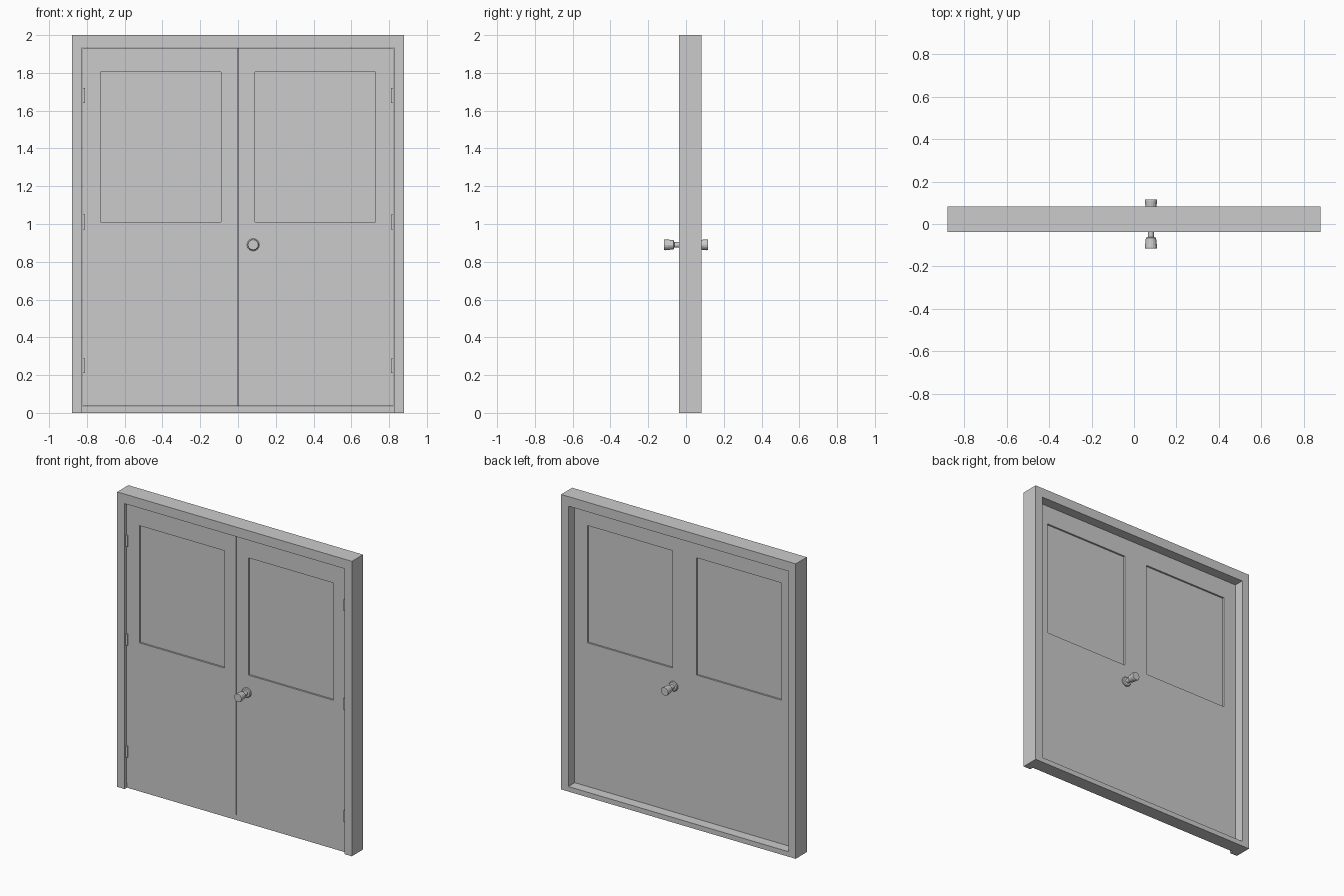
import bpy, bmesh, math

if "Cube" in bpy.data.objects:
    bpy.data.objects.remove(bpy.data.objects["Cube"])

Y_FRONT, Y_BACK = -0.037, 0.082      # frame depth
D_FRONT, D_BACK = -0.018, 0.017      # door leaf depth


def finish(name, bm, mirror=False):
    bmesh.ops.recalc_face_normals(bm, faces=bm.faces)
    me = bpy.data.meshes.new(name)
    bm.to_mesh(me)
    bm.free()
    ob = bpy.data.objects.new(name, me)
    bpy.context.collection.objects.link(ob)
    if mirror:
        mod = ob.modifiers.new("mirror", 'MIRROR')
        mod.use_mirror_merge = False
    return ob


def box(name, x, y, z, mirror=False):
    bm = bmesh.new()
    bmesh.ops.create_cube(bm, size=1)
    for v in bm.verts:
        v.co = [r[0] + (c + 0.5) * (r[1] - r[0]) for c, r in zip(v.co, (x, y, z))]
    return finish(name, bm, mirror)


def ring(name, outer, inner, y, mirror=False):
    """Flat slab with a rectangular hole; rectangles are (x0, x1, z0, z1)."""
    bm = bmesh.new()

    def loop(r, depth):
        x0, x1, z0, z1 = r
        return [bm.verts.new((px, depth, pz))
                for px, pz in ((x0, z0), (x1, z0), (x1, z1), (x0, z1))]

    loops = [loop(outer, y[0]), loop(inner, y[0]), loop(inner, y[1]), loop(outer, y[1])]
    for k in range(4):
        a, b = loops[k], loops[(k + 1) % 4]
        for i in range(4):
            j = (i + 1) % 4
            bm.faces.new((a[i], a[j], b[j], b[i]))
    return finish(name, bm, mirror)


def lathe(name, profile, x, z, side, n=16):
    """Closed turned part along y; profile points are (radius, distance)."""
    bm = bmesh.new()
    rings = []
    for r, d in profile:
        rings.append([bm.verts.new((x + r * math.cos(2 * math.pi * i / n), side * d,
                                    z + r * math.sin(2 * math.pi * i / n)))
                      for i in range(n)])
    for a, b in zip(rings, rings[1:]):
        for i in range(n):
            j = (i + 1) % n
            bm.faces.new((a[i], a[j], b[j], b[i]))
    bm.faces.new(rings[0])
    bm.faces.new(rings[-1])
    return finish(name, bm)


# Door frame: jambs, head and sill (set back at the front)
jamb_in, head_z, sill_z = 0.825, 1.935, 0.034
box("frame_jambs", (jamb_in, 0.88), (Y_FRONT, Y_BACK), (0, 2), mirror=True)
box("frame_head", (-jamb_in, jamb_in), (Y_FRONT, Y_BACK), (head_z, 2))
box("frame_sill", (-jamb_in, jamb_in), (-0.012, Y_BACK), (0, sill_z))

# Pair of door leaves with window openings
window = (0.09, 0.728, 1.01, 1.805)
ring("door_leaves", (0.003, 0.823, 0.036, 1.933), window, (D_FRONT, D_BACK), mirror=True)

# Strip closing the meeting gap, flush with the back
box("meeting_strip", (-0.003, 0.003), (0.0, D_BACK), (0.036, 1.933))

# Window panes
box("window_panes", window[0:2], (-0.006, 0.005), window[2:4], mirror=True)

# Hinges
for i, hz in enumerate((0.25, 1.01, 1.68)):
    box(f"hinges_{i + 1}", (0.811, 0.824), (-0.027, -0.012), (hz - 0.039, hz + 0.039), mirror=True)

# Door knobs: rose, neck and flared grip on each side
knob = [(0.033, 0.014), (0.033, 0.024), (0.028, 0.029), (0.015, 0.031),
        (0.015, 0.062), (0.024, 0.065), (0.029, 0.110), (0.027, 0.116)]
for name, side in (("front_knob", -1), ("back_knob", 1)):
    lathe(name, knob, 0.08, 0.89, side)
